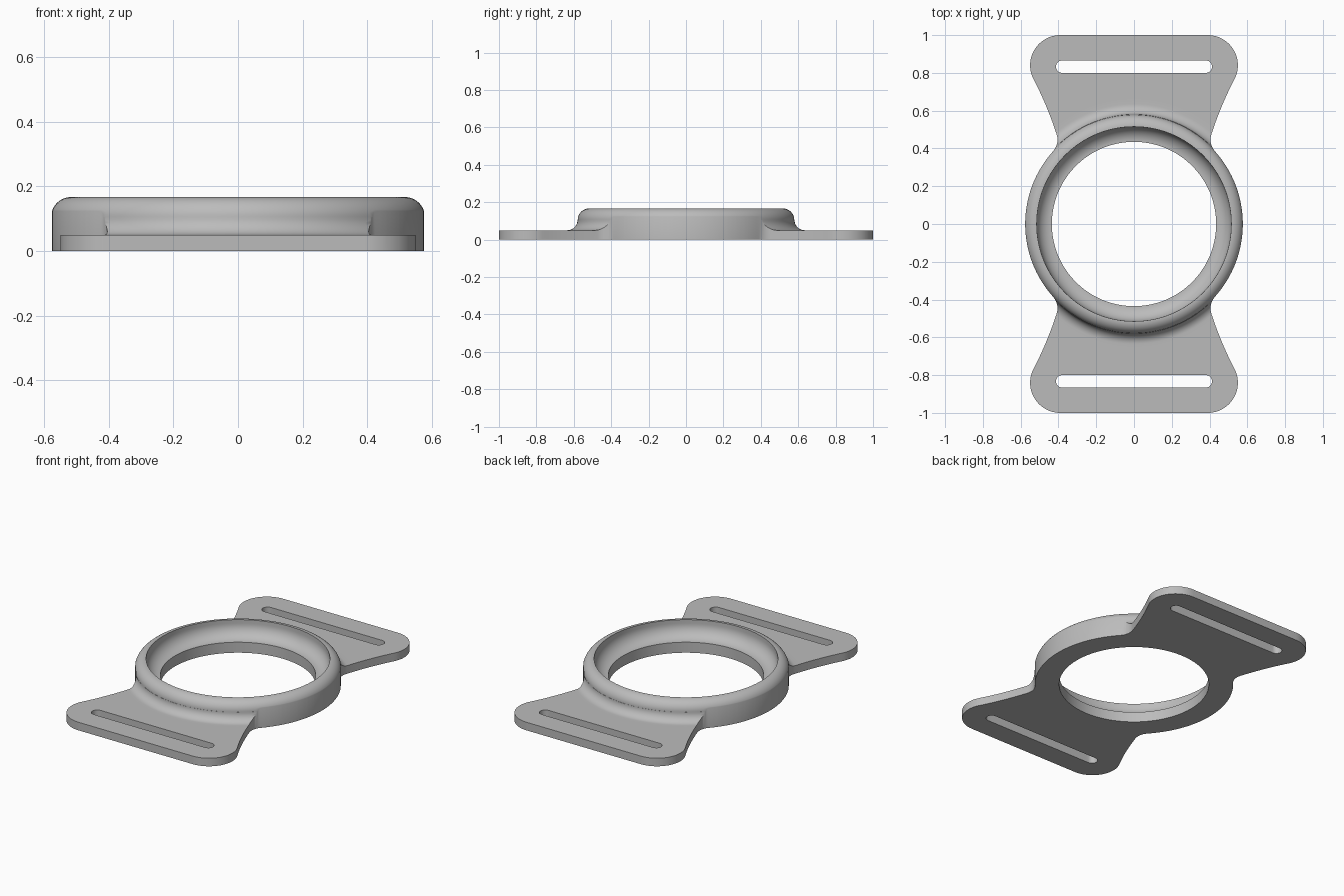
import bpy, bmesh
from math import sin, cos, radians, pi
from mathutils import Vector
from mathutils.geometry import interpolate_bezier

cube = bpy.data.objects.get("Cube")
if cube:
    bpy.data.objects.remove(cube)

grey = bpy.data.materials.new("light grey")
grey.use_nodes = True
grey.diffuse_color = (0.5, 0.5, 0.5, 1)
grey.node_tree.nodes["Principled BSDF"].inputs["Base Color"].default_value = (0.5, 0.5, 0.5, 1)


def arc(cx, cy, r, start, end, steps):
    angles = [radians(start + (end - start) * i / steps) for i in range(steps + 1)]
    return [(cx + r * cos(a), cy + r * sin(a)) for a in angles]


def add_object(name, bm):
    bmesh.ops.recalc_face_normals(bm, faces=bm.faces)
    mesh = bpy.data.meshes.new(name)
    bm.to_mesh(mesh)
    bm.free()
    mesh.materials.append(grey)
    obj = bpy.data.objects.new(name, mesh)
    bpy.context.collection.objects.link(obj)
    return obj


def prism(name, outline, low=-0.1, high=0.3):
    bm = bmesh.new()
    face = bm.faces.new([bm.verts.new((x, y, low)) for x, y in outline])
    side = bmesh.ops.extrude_face_region(bm, geom=[face])["geom"]
    verts = [v for v in side if isinstance(v, bmesh.types.BMVert)]
    bmesh.ops.translate(bm, verts=verts, vec=(0, 0, high - low))
    return add_object(name, bm)


def revolve(name, profile, steps=144):
    bm = bmesh.new()
    verts = [bm.verts.new((r, 0, z)) for r, z in profile]
    edges = [bm.edges.new((v, verts[i - 1])) for i, v in enumerate(verts)]
    bmesh.ops.spin(bm, geom=verts + edges, cent=(0, 0, 0), axis=(0, 0, 1),
                   angle=2 * pi, steps=steps, use_merge=True)
    bmesh.ops.remove_doubles(bm, verts=bm.verts, dist=1e-5)
    return add_object(name, bm)


def cut(target, cutter, operation):
    mod = target.modifiers.new(operation.lower(), "BOOLEAN")
    mod.object, mod.operation, mod.solver = cutter, operation, "EXACT"
    bpy.context.view_layer.objects.active = target
    bpy.ops.object.modifier_apply(modifier=mod.name)
    bpy.data.objects.remove(cutter)


# Cross-section: hole, ledge, bowl, rounded rim, fillet down to the flat plate
profile = [(0.435, 0)]
profile += arc(0.435, 0.145, 0.08, -90, 0, 12)
profile += [(0.515, 0.167)]
profile += arc(0.517, 0.105, 0.062, 88, 0, 12)
profile += arc(0.635, 0.105, 0.055, 180, 270, 10)
profile += [(0.66, 0.05), (1.3, 0.05), (1.3, 0)]
body = revolve("ring_with_strap_tabs", profile)

# Quarter outline: ring side, neck, flared flank, rounded tab corner
neck = arc(0.495, 0.446, 0.09, 222, 162, 12)
corner = arc(0.39, 0.84, 0.16, -28, 90, 24)
start, end = Vector(neck[-1]), Vector(corner[0])
flank = interpolate_bezier(start, start + Vector((0.03, 0.093)),
                           end - Vector((0.047, 0.088)), end, 10)
quarter = arc(0, 0, 0.576, 0, 42, 24)[:-1] + neck + [tuple(p)[:2] for p in flank[1:-1]] + corner
half = quarter + [(-x, y) for x, y in reversed(quarter)]
outline = half + [(-x, -y) for x, y in half[1:-1]]
cut(body, prism("outline_cutter", outline), "INTERSECT")

# Strap slots
for side in (-1, 1):
    slot = arc(0.38, side * 0.833, 0.033, -90, 90, 12) + arc(-0.38, side * 0.833, 0.033, 90, 270, 12)
    cut(body, prism("slot_cutter", slot), "DIFFERENCE")

bpy.ops.object.select_all(action="DESELECT")
body.select_set(True)
bpy.context.view_layer.objects.active = body
bpy.ops.object.shade_smooth_by_angle(angle=radians(30))
